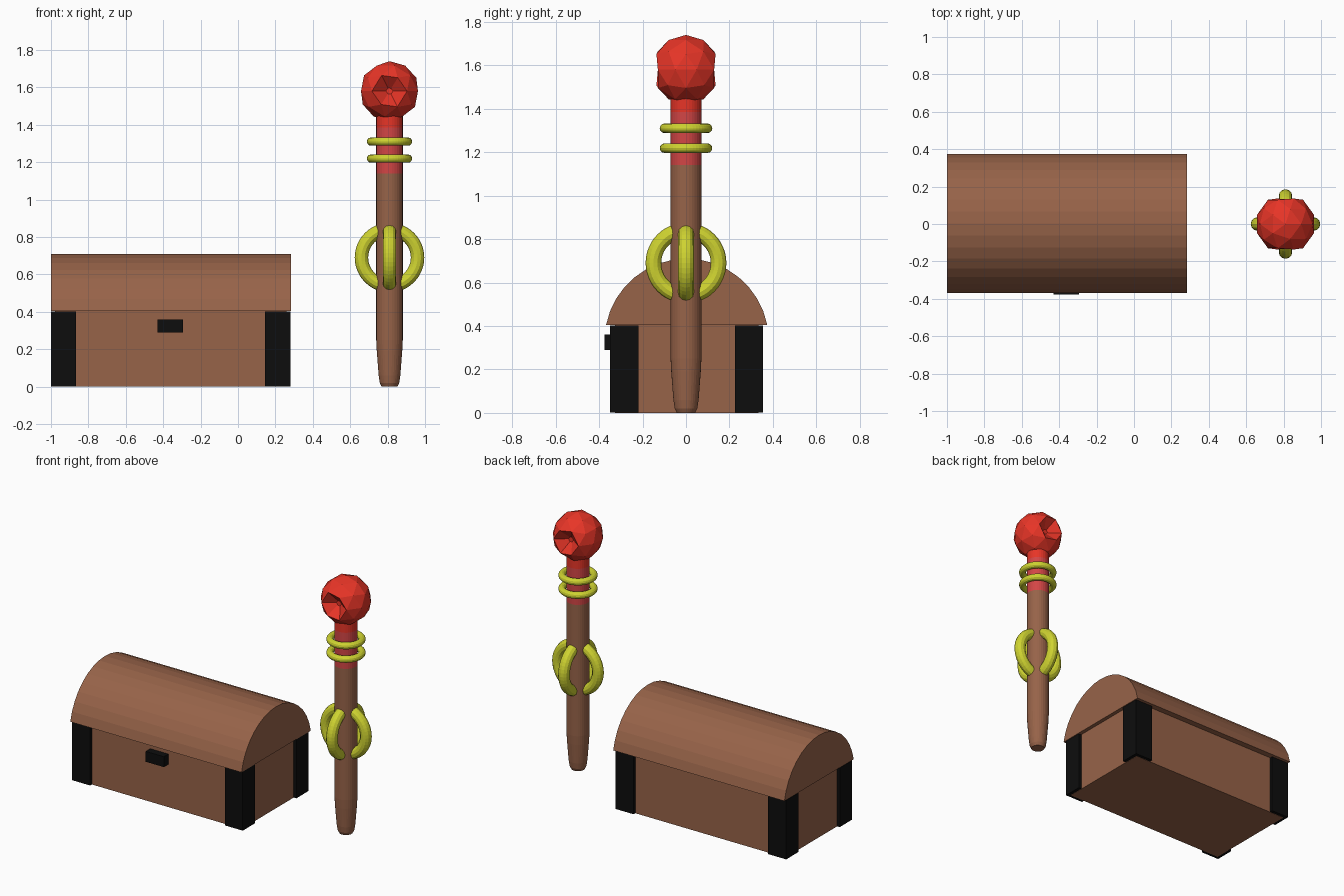
import bpy, bmesh, math
from mathutils import Vector

if "Cube" in bpy.data.objects:
    bpy.data.objects.remove(bpy.data.objects["Cube"])


def material(name, rgb):
    m = bpy.data.materials.new(name)
    m.diffuse_color = (*rgb, 1)
    m.use_nodes = True
    m.node_tree.nodes["Principled BSDF"].inputs["Base Color"].default_value = m.diffuse_color
    return m


WOOD = material("wood", (0.31, 0.125, 0.066))
BLACK = material("black_iron", (0.004, 0.004, 0.004))
RED = material("red_gem", (0.8, 0.035, 0.02))
GRIP = material("red_wrap", (0.65, 0.06, 0.06))
GOLD = material("gold", (0.62, 0.65, 0.03))


def finish(bm, name, mat):
    bmesh.ops.recalc_face_normals(bm, faces=bm.faces)
    me = bpy.data.meshes.new(name)
    bm.to_mesh(me)
    bm.free()
    ob = bpy.data.objects.new(name, me)
    me.materials.append(mat)
    bpy.context.collection.objects.link(ob)
    return ob


def box(name, lo, hi, mat):
    bm = bmesh.new()
    bmesh.ops.create_cube(bm, size=1)
    lo, hi = Vector(lo), Vector(hi)
    for v in bm.verts:
        v.co = (lo + hi) / 2 + v.co * (hi - lo)
    return finish(bm, name, mat)


def lathe(name, profile, mat, x, sides=32):
    """Closed round solid from (radius, z) pairs."""
    bm = bmesh.new()
    rings = []
    for r, z in profile:
        angles = [2 * math.pi * i / sides for i in range(sides)]
        rings.append([bm.verts.new((x + r * math.cos(a), r * math.sin(a), z)) for a in angles])
    for a, b in zip(rings, rings[1:]):
        for i in range(sides):
            j = (i + 1) % sides
            bm.faces.new((a[i], a[j], b[j], b[i]))
    bm.faces.new(rings[0])
    bm.faces.new(rings[-1])
    return finish(bm, name, mat)


def ring(name, z, major, minor, rotation=(0, 0, 0)):
    bpy.ops.mesh.primitive_torus_add(location=(SX, 0, z), rotation=rotation,
                                     major_radius=major, minor_radius=minor,
                                     major_segments=48, minor_segments=12)
    ob = bpy.context.object
    ob.name = name
    ob.data.materials.append(GOLD)


# Chest body, corner posts and latch
CX, CY = -0.36, 0.003
box("chest_body", (CX - 0.618, CY - 0.33, 0), (CX + 0.618, CY + 0.33, 0.405), WOOD)
for sx, side in ((-1, "left"), (1, "right")):
    for sy, end in ((-1, "front"), (1, "back")):
        xs = sorted((CX + sx * 0.64, CX + sx * 0.505))
        ys = sorted((CY + sy * 0.352, CY + sy * 0.222))
        box(f"{end}_{side}_post", (xs[0], ys[0], 0.002), (xs[1], ys[1], 0.403), BLACK)
box("latch", (-0.43, -0.376, 0.29), (-0.293, -0.32, 0.36), BLACK)

# Barrel lid: circular arc extruded along x
half, rise, base = 0.371, 0.305, 0.405
R = (half ** 2 + rise ** 2) / (2 * rise)
span = math.asin(half / R) if rise < half else math.pi - math.asin(half / R)
bm = bmesh.new()
arc = [-span + 2 * span * i / 16 for i in range(17)]
face = bm.faces.new([bm.verts.new((-1, CY + R * math.sin(a), base + rise - R + R * math.cos(a)))
                     for a in arc])
copy = bmesh.ops.extrude_face_region(bm, geom=[face], use_keep_orig=True)["geom"]
bmesh.ops.translate(bm, vec=(1.284, 0, 0), verts=[g for g in copy if isinstance(g, bmesh.types.BMVert)])
finish(bm, "chest_lid", WOOD)

# Staff shaft, wrapped grip and neck
SX = 0.81
lathe("staff_shaft", [(0.042, 0), (0.052, 0.02), (0.058, 0.06), (0.068, 0.19),
                      (0.071, 0.25), (0.071, 1.14)], WOOD, SX)
lathe("staff_grip", [(0.071, 1.14), (0.071, 1.385)], GRIP, SX)
lathe("staff_neck", [(0.071, 1.385), (0.071, 1.47)], RED, SX)

# Gold collars and the two crossed hoops
ring("upper_collar", 1.31, 0.099, 0.022)
ring("lower_collar", 1.219, 0.099, 0.022)
ring("side_hoop", 0.69, 0.15, 0.036, (math.pi / 2, 0, 0))
ring("front_hoop", 0.69, 0.15, 0.036, (0, math.pi / 2, 0))

# Faceted gem with a hollow sunk into front and back
bm = bmesh.new()
bmesh.ops.create_icosphere(bm, subdivisions=2, radius=0.16)
for s in (-1, 1):
    centre = max(bm.verts, key=lambda v: s * v.co.y)
    pit = list(centre.link_faces)
    bmesh.ops.inset_region(bm, faces=pit, thickness=0.0, use_even_offset=False)
    for v in {v for f in pit for v in f.verts}:
        v.co = (v.co.x * 0.2, s * 0.075, v.co.z * 0.2)
bmesh.ops.translate(bm, vec=(SX, 0, 1.58), verts=bm.verts)
finish(bm, "staff_gem", RED)
